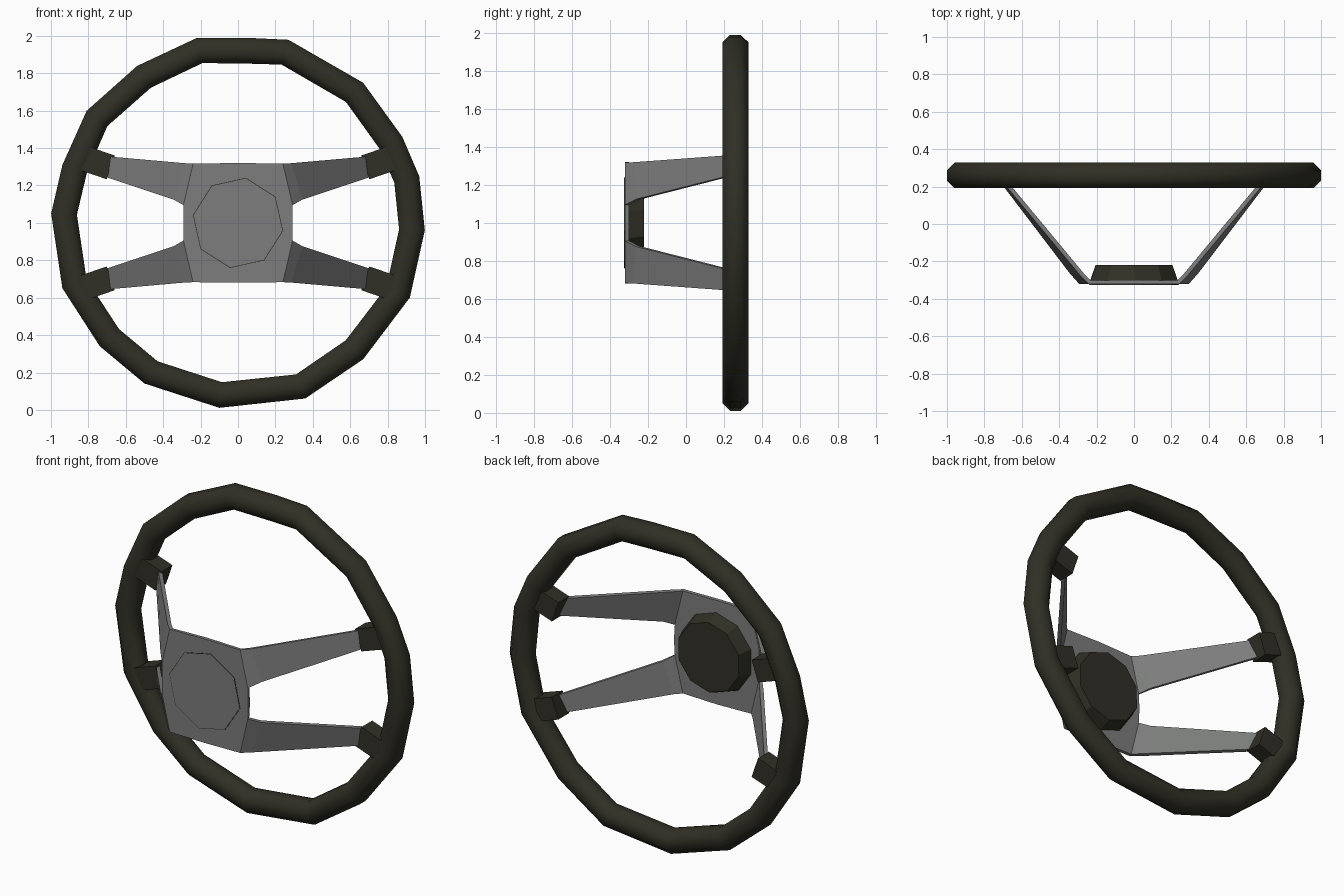
import bpy, bmesh, math
from mathutils import Vector, Matrix

if "Cube" in bpy.data.objects:
    bpy.data.objects.remove(bpy.data.objects["Cube"])


def material(name, rgb):
    m = bpy.data.materials.new(name)
    m.diffuse_color = (*rgb, 1)
    m.use_nodes = True
    m.node_tree.nodes["Principled BSDF"].inputs["Base Color"].default_value = m.diffuse_color
    return m


DARK = material("dark olive leather", (0.030, 0.029, 0.019))
GREY = material("grey metal", (0.20, 0.205, 0.20))


def make(name, bm, mat, smooth=None):
    me = bpy.data.meshes.new(name)
    bm.to_mesh(me)
    bm.free()
    me.materials.append(mat)
    ob = bpy.data.objects.new(name, me)
    ob.location.z = 1.0
    bpy.context.collection.objects.link(ob)
    if smooth:
        bpy.ops.object.select_all(action='DESELECT')
        ob.select_set(True)
        bpy.context.view_layer.objects.active = ob
        bpy.ops.object.shade_smooth_by_angle(angle=math.radians(smooth))
    return ob


# rim: octagonal tube swept round an uneven low-poly circle (outer corners x, z from the centre)
OUTER = [(-.22, .99), (.06, .99), (.27, .98), (.67, .75), (.88, .46), (.97, .25),
         (1.0, -.04), (.92, -.40), (.67, -.73), (.36, -.94), (-.10, -.99), (-.50, -.86),
         (-.74, -.66), (-.94, -.35), (-1.0, .05), (-.94, .31), (-.81, .60), (-.54, .84)]
bm = bmesh.new()
rings = []
for x, z in OUTER:
    p = Vector((x, 0, z))
    d = p.normalized()
    c = d * (p.length - 0.07)
    ring = []
    for k in range(8):
        a = math.radians(22.5 + 45 * k)
        v = c + d * (0.0745 * math.cos(a))
        v.y = 0.26 + 0.0745 * math.sin(a)
        ring.append(bm.verts.new(v))
    rings.append(ring)
for i, r in enumerate(rings):
    s = rings[(i + 1) % len(rings)]
    for k in range(8):
        j = (k + 1) % 8
        bm.faces.new((r[k], r[j], s[j], s[k]))
bmesh.ops.recalc_face_normals(bm, faces=bm.faces)
make("rim", bm, DARK, 50)

# spoke plate: one quarter of the bent sheet, mirrored both ways and thickened
bm = bmesh.new()
P = {k: bm.verts.new(v) for k, v in {
    "mid": (0, -.322, 0), "side": (.292, -.322, 0), "notch": (.292, -.322, .095),
    "top_bend": (.24, -.322, .317), "top_mid": (0, -.322, .32),
    "notch2": (.345, -.262, .125), "bend2": (.285, -.278, .319),
    "low_end": (.735, .25, .255), "top_end": (.715, .24, .357)}.items()}
for f in (("mid", "side", "notch", "top_bend", "top_mid"),
          ("notch", "notch2", "bend2", "top_bend"),
          ("notch2", "low_end", "top_end", "bend2")):
    bm.faces.new([P[n] for n in f])
plate = make("spoke_plate", bm, GREY)
mi = plate.modifiers.new("mirror", 'MIRROR')
mi.use_axis = (True, False, True)
so = plate.modifiers.new("thickness", 'SOLIDIFY')
so.thickness = 0.022
so.offset = -1

# clips joining the spokes to the rim
for sx, side in ((-1, "left"), (1, "right")):
    for sz, level in ((-1, "lower"), (1, "upper")):
        bm = bmesh.new()
        turn = Matrix.Rotation(-math.radians(19) * sx * sz, 4, 'Y')
        bmesh.ops.create_cube(bm, size=1, matrix=Matrix.Translation((sx * .775, .25, sz * .329))
                              @ turn @ Matrix.Diagonal((.20, .105, .134, 1)))
        make(f"{level}_{side}_clip", bm, DARK)


def disc(name, sides, r_front, r_back, y_front, y_back, mat):
    bm = bmesh.new()
    m = (Matrix.Translation((0, (y_front + y_back) / 2, 0)) @ Matrix.Rotation(-math.pi / 2, 4, 'X')
         @ Matrix.Rotation(math.radians(-35), 4, 'Z'))
    bmesh.ops.create_cone(bm, cap_ends=True, segments=sides, radius1=r_front, radius2=r_back,
                          depth=y_back - y_front, matrix=m)
    make(name, bm, mat)


# hub boss behind the plate, and the thin seam on its front
disc("hub_boss", 10, .245, .215, -.302, -.22, DARK)
disc("hub_seam", 8, .245, .245, -.3235, -.321, DARK)
disc("hub_cap", 8, .241, .241, -.3250, -.321, GREY)
